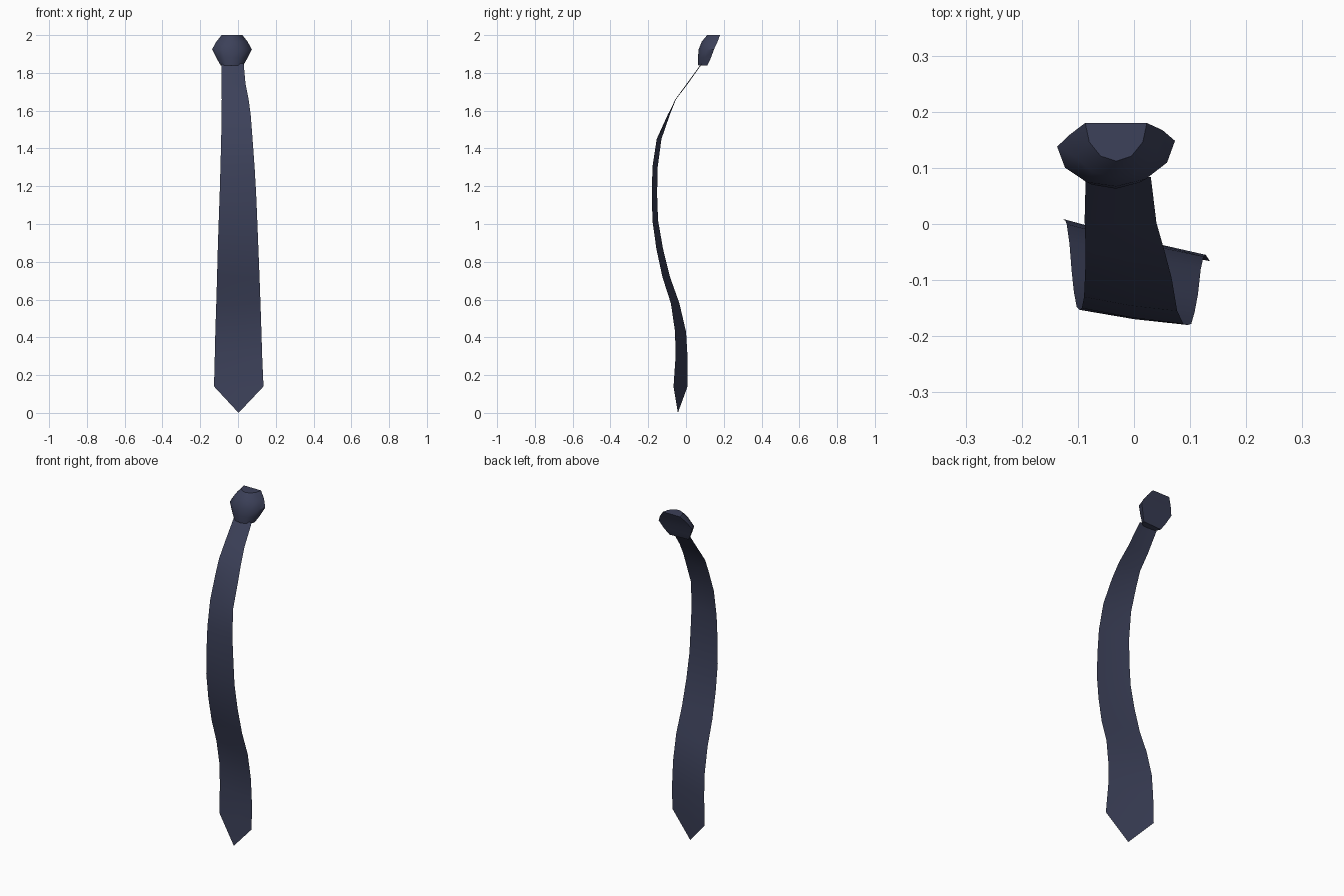
import bpy, math

if "Cube" in bpy.data.objects:
    bpy.data.objects.remove(bpy.data.objects["Cube"])

cloth = bpy.data.materials.new("dark navy cloth")
cloth.diffuse_color = (0.045, 0.052, 0.1, 1)
cloth.use_nodes = True
cloth.node_tree.nodes["Principled BSDF"].inputs["Base Color"].default_value = cloth.diffuse_color


def make(name, verts, faces, angle):
    me = bpy.data.meshes.new(name)
    me.from_pydata(verts, [], faces)
    me.materials.append(cloth)
    ob = bpy.data.objects.new(name, me)
    bpy.context.collection.objects.link(ob)
    bpy.ops.object.select_all(action='DESELECT')
    ob.select_set(True)
    bpy.context.view_layer.objects.active = ob
    bpy.ops.object.shade_smooth_by_angle(angle=math.radians(angle))
    return ob


# blade: one curved, slightly twisted sheet; rows are z, left x, left y, right x, right y
rows = [
    (0.14, -0.127, 0.008, 0.135, -0.066),
    (0.30, -0.123, 0.008, 0.128, -0.055),
    (0.43, -0.120, 0.000, 0.124, -0.058),
    (0.58, -0.115, -0.035, 0.119, -0.080),
    (0.72, -0.111, -0.085, 0.114, -0.125),
    (0.87, -0.107, -0.122, 0.108, -0.157),
    (1.02, -0.102, -0.148, 0.102, -0.178),
    (1.16, -0.097, -0.153, 0.096, -0.180),
    (1.30, -0.093, -0.150, 0.088, -0.178),
    (1.45, -0.089, -0.130, 0.077, -0.155),
    (1.58, -0.087, -0.085, 0.067, -0.096),
    (1.66, -0.086, -0.053, 0.056, -0.054),
    (1.74, -0.088, 0.008, 0.040, 0.002),
    (1.85, -0.086, 0.086, 0.030, 0.084),
]
verts, faces = [], []
for z, xl, yl, xr, yr in rows:
    verts += [(xl, yl, z), ((xl + xr) / 2, (yl + yr) / 2 - 0.003, z), (xr, yr, z)]
for r in range(len(rows) - 1):
    for c in range(2):
        a = r * 3 + c
        faces.append((a, a + 1, a + 4, a + 3))
# pointed tip
verts.append((0.003, -0.043, 0))
tip = len(verts) - 1
faces += [(tip, 1, 0), (tip, 2, 1)]
make("tie_blade", verts, faces, 40)

# knot: half-round rings with a flat back; rings are z, half width, back y, depth
rings = [
    (1.84, 0.060, 0.110, 0.045),
    (1.88, 0.083, 0.128, 0.065),
    (1.925, 0.105, 0.143, 0.076),
    (1.965, 0.083, 0.163, 0.080),
    (2.00, 0.055, 0.180, 0.068),
]
N = 7
verts, faces = [], []
for z, w, yb, d in rings:
    for i in range(N):
        t = math.pi * i / (N - 1)
        dx = -w * math.cos(t)
        verts.append((-0.032 + dx, yb - d * math.sin(t) + 0.05 * dx * (z < 1.99), z))
for r in range(len(rings) - 1):
    for i in range(N):
        a, b = r * N + i, r * N + (i + 1) % N
        faces.append((a, b, b + N, a + N))
faces.append(tuple(reversed(range(N))))
faces.append(tuple(range((len(rings) - 1) * N, len(rings) * N)))
make("tie_knot", verts, faces, 45)
